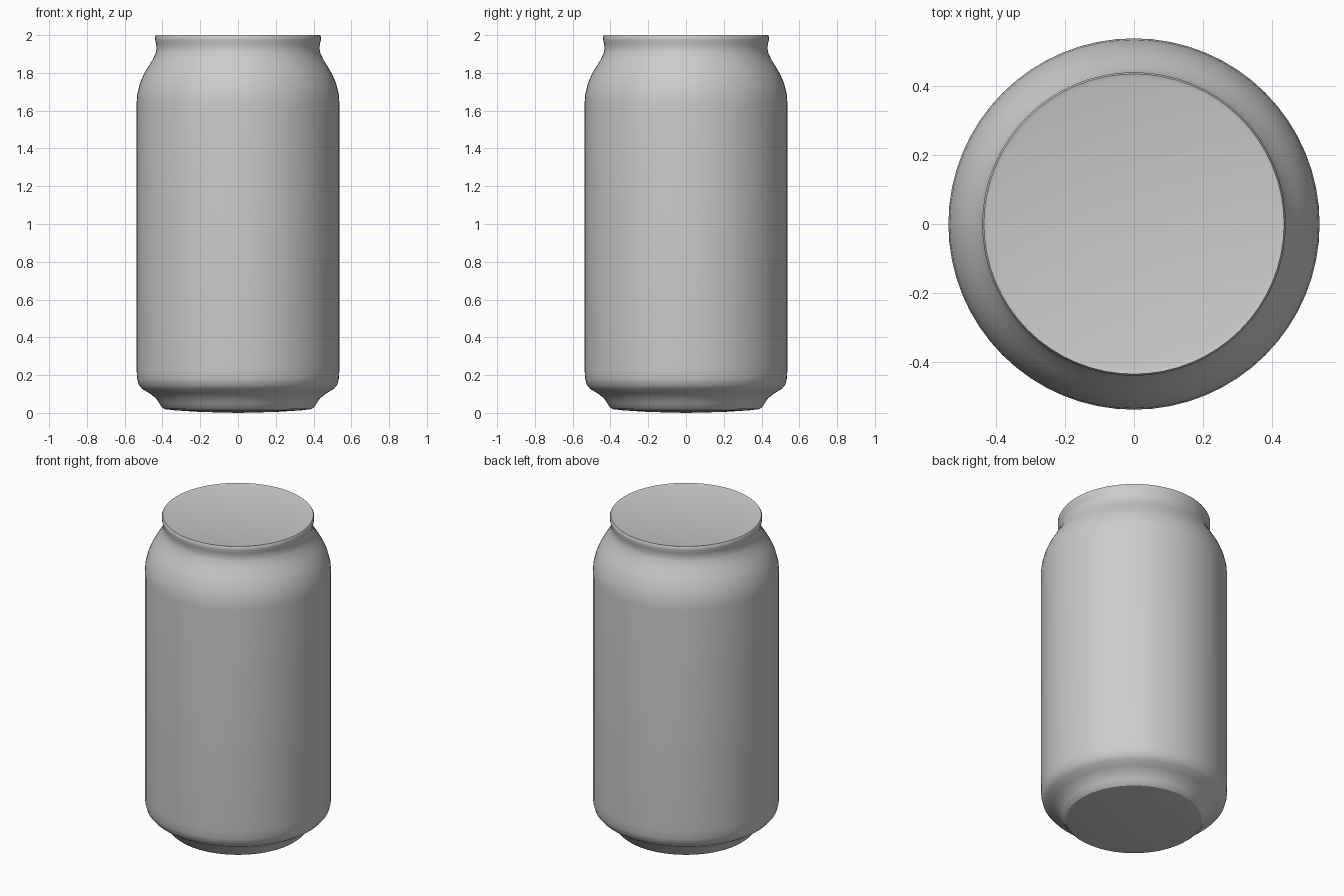
import bpy, bmesh
from math import radians, cos, sin, tau

if "Cube" in bpy.data.objects:
    bpy.data.objects.remove(bpy.data.objects["Cube"])

SIDES = 64


def lathe(name, profile):
    """Revolve (radius, z) points, listed bottom to top, around the z axis."""
    bm = bmesh.new()
    rings = []
    for r, z in profile:
        n = 1 if r == 0 else SIDES
        rings.append([bm.verts.new((r * cos(tau * i / SIDES), r * sin(tau * i / SIDES), z))
                      for i in range(n)])
    for low, high in zip(rings, rings[1:]):
        for i in range(SIDES):
            j = (i + 1) % SIDES
            if len(low) == 1:
                bm.faces.new((low[0], high[j], high[i]))
            elif len(high) == 1:
                bm.faces.new((low[i], low[j], high[0]))
            else:
                bm.faces.new((low[i], low[j], high[j], high[i]))
    mesh = bpy.data.meshes.new(name)
    bm.to_mesh(mesh)
    bm.free()
    obj = bpy.data.objects.new(name, mesh)
    bpy.context.collection.objects.link(obj)
    bpy.ops.object.select_all(action='DESELECT')
    obj.select_set(True)
    bpy.context.view_layer.objects.active = obj
    bpy.ops.object.shade_smooth_by_angle(angle=radians(35))
    return obj


# Can wall: foot, lower chamfer, straight body, shoulder, neck and rim
lathe("can_body", [
    (0.390, 0.020), (0.402, 0.030), (0.417, 0.052), (0.435, 0.078),
    (0.470, 0.105), (0.507, 0.127), (0.526, 0.150), (0.535, 0.185),
    (0.537, 0.240), (0.537, 1.640), (0.533, 1.690), (0.519, 1.745),
    (0.500, 1.790), (0.477, 1.830), (0.452, 1.870), (0.436, 1.905),
    (0.431, 1.930), (0.434, 1.955), (0.439, 1.975), (0.439, 1.992), (0.434, 2.000)])

# Closed lid, flush with the rim
lathe("lid", [(0.434, 2.000), (0.420, 1.996), (0, 1.996)])

# Slightly bulged base
lathe("base", [(0, 0.0), (0.20, 0.005), (0.33, 0.013), (0.390, 0.020)])
